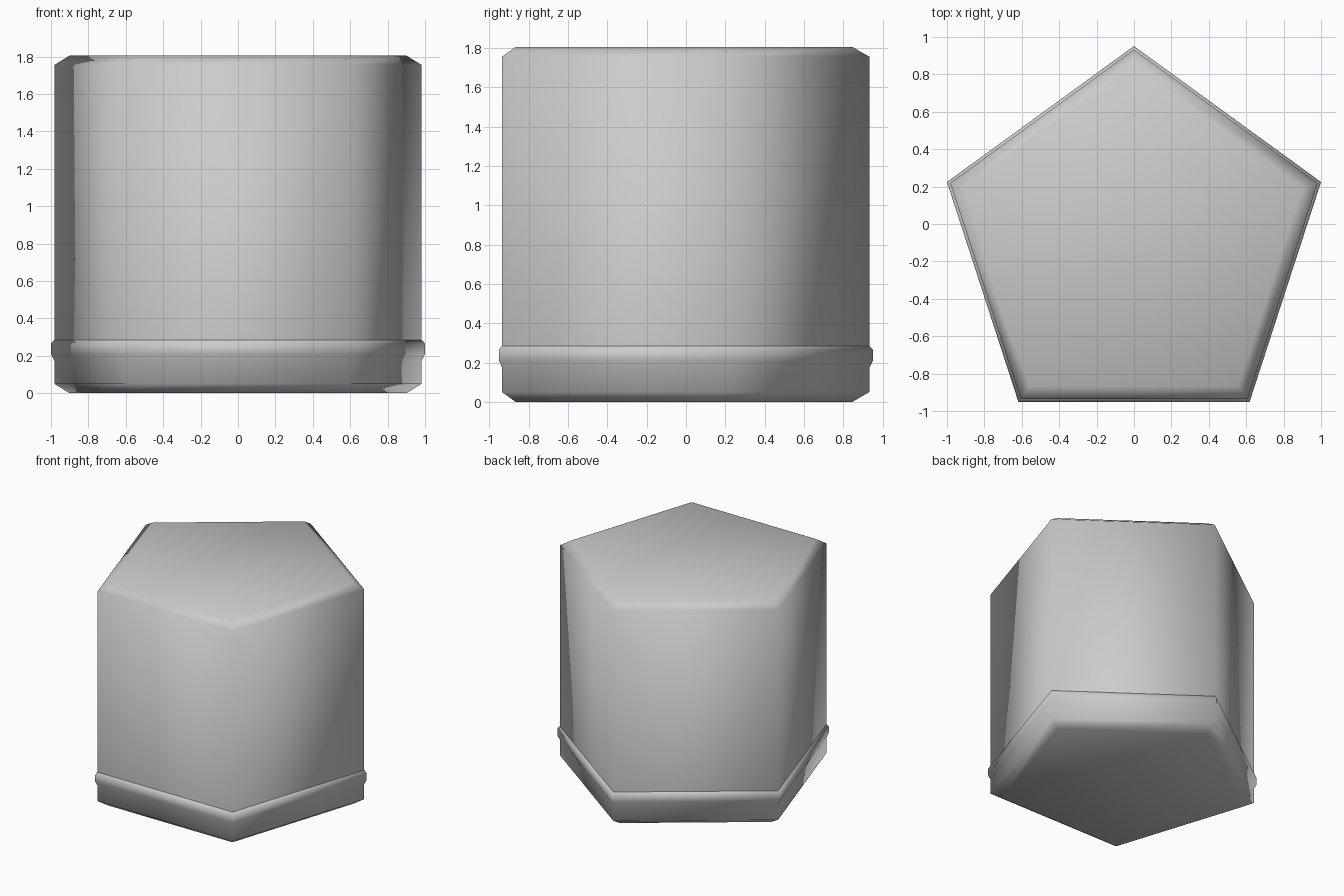
import bpy
import bmesh
from math import cos, sin, pi

cube = bpy.data.objects.get("Cube")
if cube:
    bpy.data.objects.remove(cube, do_unlink=True)

SIDES = 5
RADIUS = 1 / cos(pi / 10)                  # collar corners reach x = +-1
CENTRE_Y = -RADIUS * (1 - cos(pi / 5)) / 2

grey = bpy.data.materials.new("plain grey")
grey.use_nodes = True
colour = (0.6, 0.6, 0.6, 1)
grey.diffuse_color = colour
grey.node_tree.nodes["Principled BSDF"].inputs["Base Color"].default_value = colour


def pentagon_part(name, profile, cap_bottom=False, cap_top=False):
    """Sweep a (scale, height) profile around a five-sided outline."""
    bm = bmesh.new()
    rings = []
    for scale, z in profile:
        r = RADIUS * scale
        angles = [pi / 2 + 2 * pi * k / SIDES for k in range(SIDES)]
        rings.append([bm.verts.new((r * cos(a), CENTRE_Y + r * sin(a), z))
                      for a in angles])
    for low, high in zip(rings, rings[1:]):
        for k in range(SIDES):
            n = (k + 1) % SIDES
            bm.faces.new((low[k], low[n], high[n], high[k]))
    if cap_bottom:
        bm.faces.new(rings[0][::-1])
    if cap_top:
        bm.faces.new(rings[-1])
    for face in bm.faces:
        face.smooth = True
    mesh = bpy.data.meshes.new(name)
    bm.to_mesh(mesh)
    bm.free()
    mesh.materials.append(grey)
    obj = bpy.data.objects.new(name, mesh)
    bpy.context.collection.objects.link(obj)
    return obj


# Chamfered foot with the raised collar
pentagon_part("base_collar",
              [(0.9, 0), (0.982, 0.05), (0.982, 0.175),
               (1, 0.21), (1, 0.265), (0.982, 0.285)],
              cap_bottom=True)

# Tall body with a chamfered top
pentagon_part("body", [(0.982, 0.285), (0.982, 1.755), (0.9, 1.805)],
              cap_top=True)
